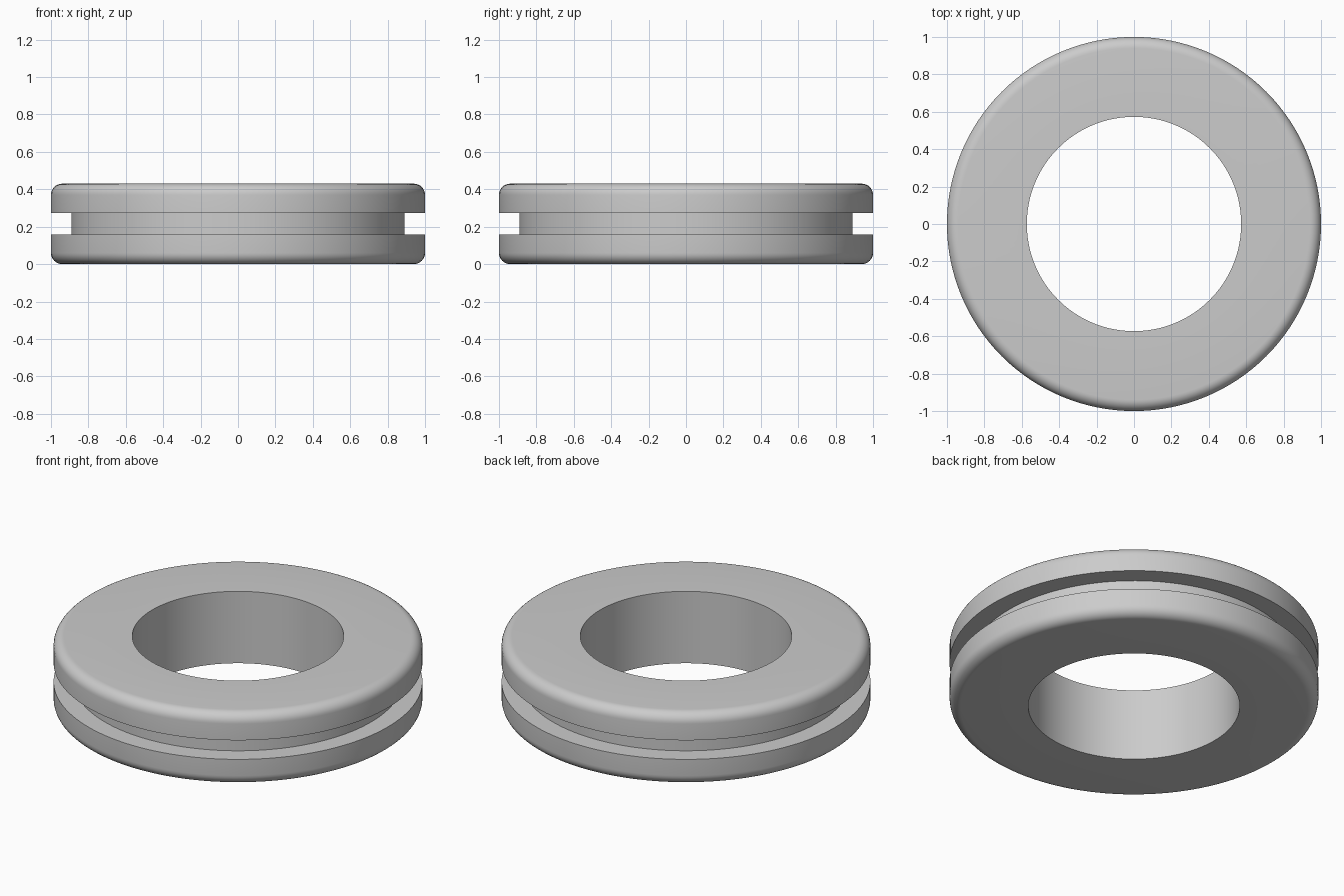
import bpy, bmesh, math

if "Cube" in bpy.data.objects:
    bpy.data.objects.remove(bpy.data.objects["Cube"], do_unlink=True)

HEIGHT, OUTER, BORE = 0.43, 1.0, 0.573
GROOVE_RADIUS, GROOVE_HALF = 0.89, 0.057
FILLET, ARC_STEPS, SEGMENTS = 0.06, 8, 128

# Grey rubber
grey = bpy.data.materials.new("grey rubber")
grey.use_nodes = True
colour = (0.6, 0.6, 0.6, 1)
grey.diffuse_color = colour
grey.node_tree.nodes["Principled BSDF"].inputs["Base Color"].default_value = colour

# Upper half of the cross-section, from the bore round to the groove
mid = HEIGHT / 2
upper = [(BORE, mid)]
for i in range(ARC_STEPS + 1):
    a = math.pi / 2 * (1 - i / ARC_STEPS)
    upper.append((OUTER - FILLET + FILLET * math.cos(a), mid - FILLET + FILLET * math.sin(a)))
upper += [(OUTER, GROOVE_HALF), (GROOVE_RADIUS, GROOVE_HALF)]
profile = upper + [(r, -z) for r, z in reversed(upper)]

# Spin the closed section into a grooved ring
bm = bmesh.new()
verts = [bm.verts.new((r, 0, z + mid)) for r, z in profile]
edges = [bm.edges.new((v, verts[i - 1])) for i, v in enumerate(verts)]
bmesh.ops.spin(bm, geom=verts + edges, cent=(0, 0, 0), axis=(0, 0, 1),
               angle=math.tau, steps=SEGMENTS, use_merge=True)
bmesh.ops.remove_doubles(bm, verts=bm.verts, dist=0.0001)
bmesh.ops.recalc_face_normals(bm, faces=bm.faces)
mesh = bpy.data.meshes.new("grooved_ring")
bm.to_mesh(mesh)
bm.free()
mesh.materials.append(grey)

ring = bpy.data.objects.new("grooved_ring", mesh)
bpy.context.collection.objects.link(ring)
bpy.ops.object.select_all(action="DESELECT")
ring.select_set(True)
bpy.context.view_layer.objects.active = ring
bpy.ops.object.shade_smooth_by_angle(angle=math.radians(35))
